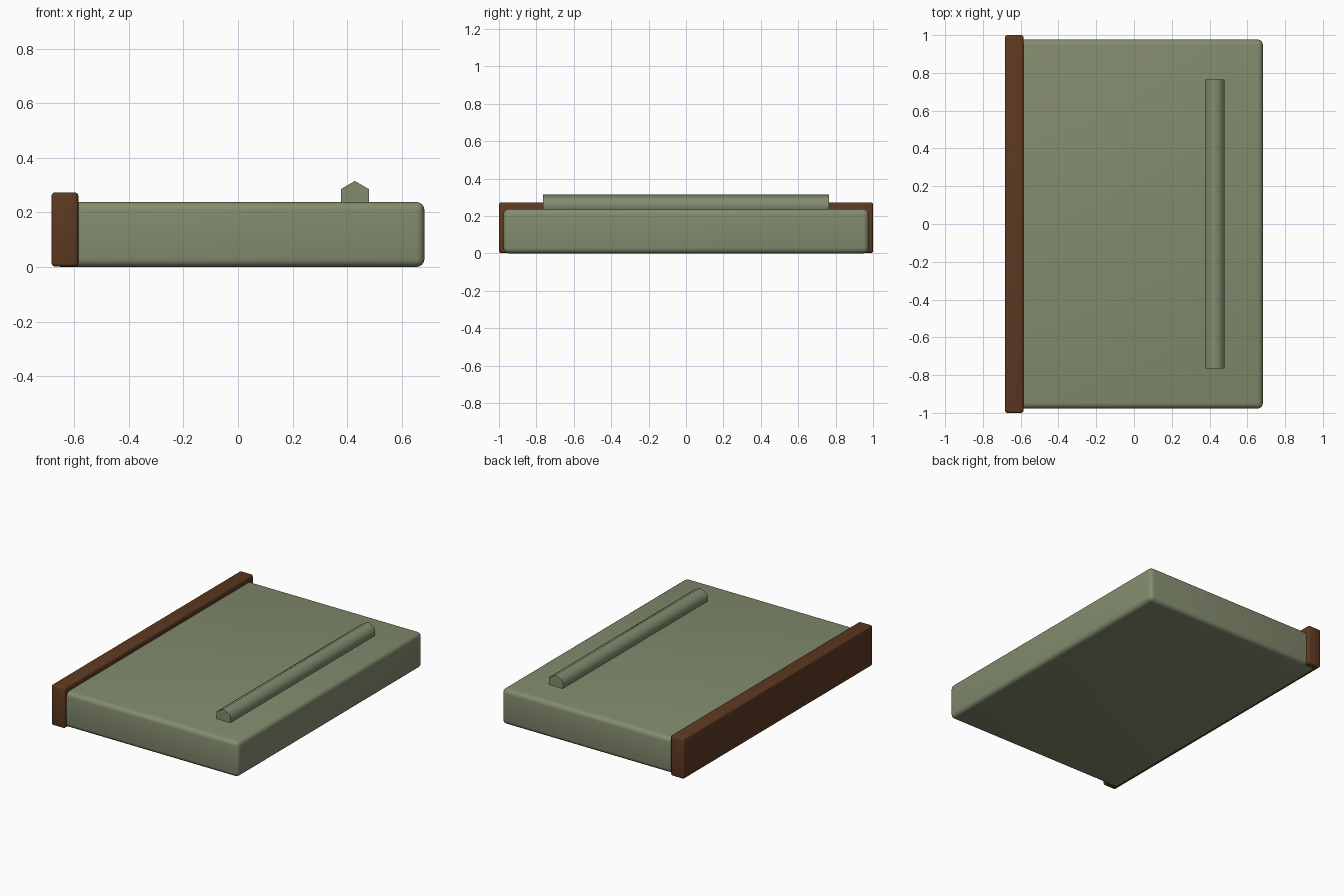
import bpy
import math

cube = bpy.data.objects.get("Cube")
if cube:
    bpy.data.objects.remove(cube, do_unlink=True)


def material(name, rgb):
    mat = bpy.data.materials.new(name)
    mat.use_nodes = True
    mat.diffuse_color = (*rgb, 1)
    mat.node_tree.nodes["Principled BSDF"].inputs["Base Color"].default_value = (*rgb, 1)
    return mat


def rounded_box(name, low, high, radius, segments, mat):
    size = [b - a for a, b in zip(low, high)]
    centre = [(a + b) / 2 for a, b in zip(low, high)]
    bpy.ops.mesh.primitive_cube_add(size=1, location=centre)
    obj = bpy.context.object
    obj.name = name
    obj.scale = size
    bpy.ops.object.transform_apply(location=False, rotation=False, scale=True)
    bevel = obj.modifiers.new("rounded_edges", "BEVEL")
    bevel.width = radius
    bevel.segments = segments
    bpy.ops.object.modifier_apply(modifier=bevel.name)
    bpy.ops.object.shade_smooth_by_angle(angle=math.radians(35))
    obj.data.materials.append(mat)
    return obj


green = material("sage_green", (0.225, 0.26, 0.155))
brown = material("dark_wood_brown", (0.11, 0.041, 0.015))

# Slab body, running through to the back board
rounded_box("slab_body", (-0.678, -0.977, 0), (0.683, 0.977, 0.238), 0.03, 4, green)

# Upright board along one long side
rounded_box("edge_board", (-0.683, -1, 0.002), (-0.585, 1, 0.273), 0.012, 3, brown)

# Hexagonal bar half sunk into the top
bpy.ops.mesh.primitive_cylinder_add(vertices=6, radius=0.0595, depth=1.53,
                                    location=(0.428, 0, 0.2555),
                                    rotation=(math.pi / 2, 0, 0))
bar = bpy.context.object
bar.name = "top_bar"
bpy.ops.object.transform_apply(location=False, rotation=True, scale=False)
bpy.ops.object.shade_smooth_by_angle(angle=math.radians(65))
bar.data.materials.append(green)
